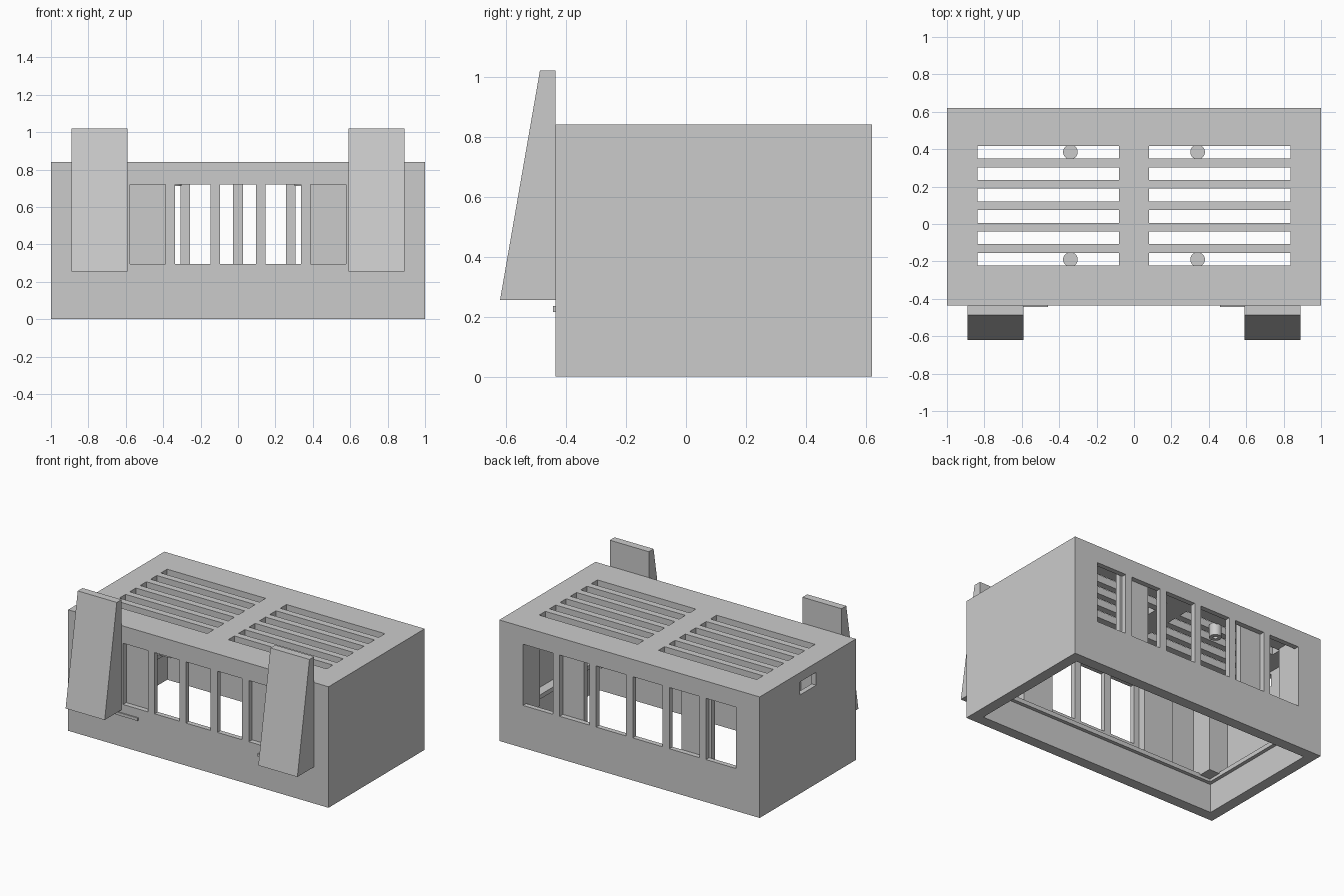
import bpy
import bmesh
from mathutils import Matrix, Vector

cube = bpy.data.objects.get("Cube")
if cube:
    bpy.data.objects.remove(cube, do_unlink=True)

# Single plain grey plastic
grey = bpy.data.materials.new("grey_plastic")
grey.use_nodes = True
colour = (0.6, 0.6, 0.6, 1)
grey.diffuse_color = colour
grey.node_tree.nodes["Principled BSDF"].inputs["Base Color"].default_value = colour

FRONT, BACK, TOP, WALL, SKIRT = -0.435, 0.62, 0.84, 0.035, 0.075


def finish(name, bm):
    bmesh.ops.recalc_face_normals(bm, faces=bm.faces)
    mesh = bpy.data.meshes.new(name)
    bm.to_mesh(mesh)
    bm.free()
    mesh.materials.append(grey)
    obj = bpy.data.objects.new(name, mesh)
    bpy.context.scene.collection.objects.link(obj)
    return obj


def boxes(name, *ranges):
    """One object holding a box per (x0, x1, y0, y1, z0, z1)."""
    bm = bmesh.new()
    for x0, x1, y0, y1, z0, z1 in ranges:
        centre = Vector((x0 + x1, y0 + y1, z0 + z1)) / 2
        size = Matrix.Diagonal((x1 - x0, y1 - y0, z1 - z0, 1))
        bmesh.ops.create_cube(bm, size=1, matrix=Matrix.Translation(centre) @ size)
    return finish(name, bm)


def cut(obj, cutter):
    mod = obj.modifiers.new("cut", "BOOLEAN")
    mod.operation = "DIFFERENCE"
    mod.solver = "EXACT"
    mod.object = cutter
    bpy.context.view_layer.update()
    graph = bpy.context.evaluated_depsgraph_get()
    mesh = bpy.data.meshes.new_from_object(obj.evaluated_get(graph))
    obj.modifiers.clear()
    obj.data = mesh
    bpy.data.objects.remove(cutter, do_unlink=True)


def span(x0, x1, side):
    return tuple(sorted((x0 * side, x1 * side)))


# Open-bottomed housing with a thicker skirt
body = boxes("housing", (-1, 1, FRONT, BACK, 0, TOP))
cut(body, boxes("upper_void", (-1 + WALL, 1 - WALL, FRONT + WALL, BACK - WALL, 0.2, TOP - 0.05)))
cut(body, boxes("lower_void", (-1 + SKIRT, 1 - SKIRT, FRONT + SKIRT, BACK - SKIRT, -0.1, 0.5)))

# Windows, roof vents and side port
openings = []
for i in range(5):
    x = (i - 2) * 0.2415
    openings.append((x - 0.095, x + 0.095, FRONT - 0.1, FRONT + 0.055, 0.295, 0.72))
for i in range(6):
    x = (i - 2.5) * 0.281
    openings.append((x - 0.115, x + 0.115, BACK - 0.055, BACK + 0.1, 0.295, 0.72))
    y = -0.188 + i * 0.1142
    for side in (-1, 1):
        openings.append((*span(0.08, 0.836, side), y - 0.034, y + 0.034, TOP - 0.08, TOP + 0.1))
openings.append((-1.1, -0.94, 0, 0.18, 0.685, 0.775))
cut(body, boxes("openings", *openings))

# Interior ledge around the skirt
boxes("inner_ledge",
      (-0.96, 0.96, FRONT + 0.03, FRONT + 0.1, 0.2, 0.23),
      (-0.96, 0.96, BACK - 0.1, BACK - 0.03, 0.2, 0.23),
      (-0.97, -0.9, FRONT + 0.1, BACK - 0.1, 0.2, 0.23),
      (0.9, 0.97, FRONT + 0.1, BACK - 0.1, 0.2, 0.23))

for side, label in ((-1, "right"), (1, "left")):
    # Corner columns and blanking panels behind the windows
    for wall, inward, end in ((FRONT, 1, "front"), (BACK, -1, "back")):
        y0, y1 = sorted((wall + inward * 0.03, wall + inward * 0.19))
        boxes(f"{label}_{end}_column", (*span(0.82, 0.97, side), y0, y1, 0.22, TOP - 0.03))
        depth = 0.09 if inward > 0 else 0.075
        y0, y1 = sorted((wall + inward * WALL, wall + inward * depth))
        boxes(f"{label}_{end}_panel", (*span(0.375, 0.605, side), y0, y1, 0.2, TOP - 0.03))

    # Tapered upright on the front
    bm = bmesh.new()
    profile = ((FRONT, 0.255), (-0.62, 0.255), (-0.487, 1.02), (FRONT, 1.02))
    x0, x1 = span(0.59, 0.89, side)
    face = bm.faces.new([bm.verts.new((x0, y, z)) for y, z in profile])
    grown = bmesh.ops.extrude_face_region(bm, geom=[face])["geom"]
    verts = [v for v in grown if isinstance(v, bmesh.types.BMVert)]
    bmesh.ops.translate(bm, verts=verts, vec=(x1 - x0, 0, 0))
    finish(f"{label}_tapered_upright", bm)
    boxes(f"{label}_front_tab", (*span(0.46, 0.63, side), FRONT - 0.008, FRONT + 0.01, 0.215, 0.235))

    # Hollow screw posts under the roof
    for y in (-0.19, 0.385):
        post = None
        for radius, z0, z1 in ((0.039, 0.713, 0.8), (0.015, 0.7, 0.76)):
            bm = bmesh.new()
            bmesh.ops.create_cone(bm, cap_ends=True, segments=32, radius1=radius, radius2=radius,
                                  depth=z1 - z0,
                                  matrix=Matrix.Translation((0.34 * side, y, (z0 + z1) / 2)))
            part = finish(f"{label}_screw_post", bm)
            if post:
                cut(post, part)
            else:
                post = part
        bpy.context.view_layer.objects.active = post
        bpy.ops.object.select_all(action="DESELECT")
        post.select_set(True)
        bpy.ops.object.shade_smooth_by_angle()
